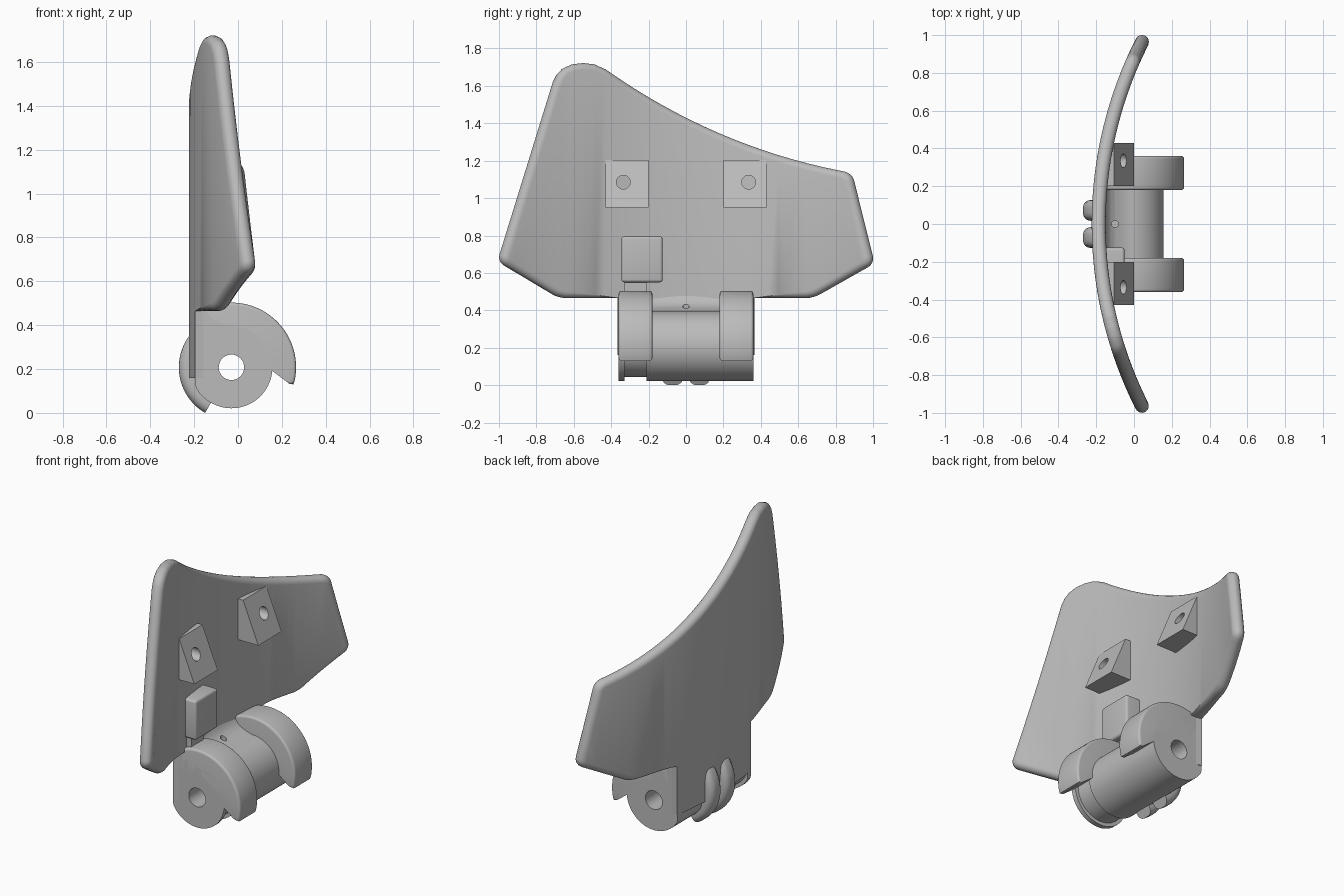
import bpy
import bmesh
from math import sin, cos, asin, radians, pi
from mathutils import Vector, Matrix

if "Cube" in bpy.data.objects:
    bpy.data.objects.remove(bpy.data.objects["Cube"])

GREY = (0.5, 0.5, 0.5, 1)
grey = bpy.data.materials.new("plain_grey")
grey.use_nodes = True
grey.diffuse_color = GREY
grey.node_tree.nodes["Principled BSDF"].inputs["Base Color"].default_value = GREY

HUB_X, HUB_Z = -0.03, 0.208      # pivot axis, running along y
HUB_R = 0.187
BEND_R, MID_X = 2.14, -0.187     # plan curve of the plate


def finish(name, bm):
    bmesh.ops.recalc_face_normals(bm, faces=bm.faces)
    mesh = bpy.data.meshes.new(name)
    bm.to_mesh(mesh)
    bm.free()
    mesh.materials.append(grey)
    ob = bpy.data.objects.new(name, mesh)
    bpy.context.collection.objects.link(ob)
    return ob


def smooth(ob):
    bpy.ops.object.select_all(action='DESELECT')
    ob.select_set(True)
    bpy.context.view_layer.objects.active = ob
    bpy.ops.object.shade_smooth_by_angle(angle=radians(35))


def extrude(points, offset):
    """Solid from a closed outline pushed along offset."""
    bm = bmesh.new()
    face = bm.faces.new([bm.verts.new(p) for p in points])
    out = bmesh.ops.extrude_face_region(bm, geom=[face], use_keep_orig=True)
    moved = [g for g in out["geom"] if isinstance(g, bmesh.types.BMVert)]
    bmesh.ops.translate(bm, verts=moved, vec=offset)
    bmesh.ops.recalc_face_normals(bm, faces=bm.faces)
    return bm


def prism(name, profile, y0, y1, bevel=0, rule=None):
    """Side profile in x and z, extruded from y0 to y1, rounded where rule holds."""
    bm = extrude([(x, y0, z) for x, z in profile], (0, y1 - y0, 0))
    if bevel:
        edges = [e for e in bm.edges if rule(e)]
        bmesh.ops.bevel(bm, geom=edges, offset=bevel, segments=4, profile=0.5,
                        affect='EDGES', clamp_overlap=True)
    return finish(name, bm)


def arc(r, start, end, n):
    angles = [radians(start + (end - start) * i / n) for i in range(n + 1)]
    return [(HUB_X + r * cos(a), HUB_Z + r * sin(a)) for a in angles]


def drill(ob, centre, axis, radius, depth):
    bm = bmesh.new()
    turn = Vector((0, 0, 1)).rotation_difference(Vector(axis)).to_matrix().to_4x4()
    bmesh.ops.create_cone(bm, cap_ends=True, segments=32, radius1=radius, radius2=radius,
                          depth=depth, matrix=Matrix.Translation(centre) @ turn)
    cutter = finish("drill_cutter", bm)
    cutter.hide_render = True
    mod = ob.modifiers.new("hole", 'BOOLEAN')
    mod.operation, mod.solver, mod.object = 'DIFFERENCE', 'EXACT', cutter
    bpy.context.view_layer.objects.active = ob
    bpy.ops.object.modifier_apply(modifier=mod.name)
    bpy.data.objects.remove(cutter)


# Curved plate: outline in y and z, with a tongue running down to the hub
def top_edge(t):
    a, b, c = Vector((-0.43, 1.688)), Vector((0.15, 1.28)), Vector((0.82, 1.147))
    return tuple(a * (1 - t) ** 2 + b * 2 * t * (1 - t) + c * t * t)


corners = [(0.885, 1.135), (1.005, 0.65), (0.68, 0.465), (-0.68, 0.465), (-1.005, 0.66)]
outline = [(-0.71, 1.62), (-0.69, 1.66), (-0.66, 1.692), (-0.61, 1.715),
           (-0.55, 1.722), (-0.49, 1.715)]
outline += [top_edge(i / 16) for i in range(17)]
outline += corners[:3] + [(0.36, 0.465), (0.36, 0.16), (-0.36, 0.16), (-0.36, 0.465)] + corners[3:]

flat = bmesh.new()
face = flat.faces.new([flat.verts.new((0, y, z)) for y, z in outline])
sharp = [v for v in flat.verts
         if any((v.co.yz - Vector(c)).length < 0.001 for c in corners)]
bmesh.ops.bevel(flat, geom=sharp, offset=0.04, segments=4, profile=0.5, affect='VERTICES')
flat.faces.ensure_lookup_table()
rounded = [v.co.copy() for v in flat.faces[0].verts]
flat.free()

HALF = 0.037
bm = extrude([(-HALF, p.y, p.z) for p in rounded], (2 * HALF, 0, 0))
rim = [e for e in bm.edges if abs(e.verts[0].co.x - e.verts[1].co.x) < 0.001
       and not (e.verts[0].co.z < 0.467 and e.verts[1].co.z < 0.467
                and max(abs(v.co.y) for v in e.verts) < 0.37)]
bmesh.ops.bevel(bm, geom=rim, offset=HALF * 0.95, segments=5, profile=0.5,
                affect='EDGES', clamp_overlap=True)
for i in range(-19, 20):
    bmesh.ops.bisect_plane(bm, geom=bm.verts[:] + bm.edges[:] + bm.faces[:], dist=1e-5,
                           plane_co=(0, i * 0.0497 + 0.003, 0), plane_no=(0, 1, 0))
for v in bm.verts:
    angle, r = asin(v.co.y / BEND_R), BEND_R - v.co.x
    v.co.x, v.co.y = MID_X + BEND_R - r * cos(angle), r * sin(angle)
smooth(finish("curved_plate", bm))


# Hub: round barrel blended into the plate, with a narrow groove near one end
def hub_profile(r):
    under = [(max(x, -0.195), z) for x, z in arc(r, 90, -165, 48)]
    return under + [(-0.195, 0.46), (-0.16, 0.5), (-0.145, 0.465), (-0.125, 0.437),
                    (-0.1, 0.42), (-0.065, 0.405)]


for name, r, y0, y1 in (("hub_end_ring", HUB_R, -0.36, -0.33),
                        ("hub_groove", HUB_R - 0.022, -0.33, -0.21),
                        ("hub_barrel", HUB_R, -0.21, 0.36)):
    hub = prism(name, hub_profile(r), y0, y1)
    drill(hub, (HUB_X, 0, HUB_Z), (0, 1, 0), 0.058, 2)
    if name == "hub_barrel":
        drill(hub, (-0.1, 0, 0.42), (0, 0, 1), 0.018, 0.12)
    smooth(hub)

# Hooked cams at both ends of the hub
cam = arc(0.295, -11, 124, 36) + arc(0.12, 124, 20, 12) + [(0.155, 0.192), (0.235, 0.132), (0.253, 0.13)]


def cam_rim(e):
    mid = (e.verts[0].co + e.verts[1].co) / 2
    outer = Vector((mid.x - HUB_X, mid.z - HUB_Z)).length > 0.27
    return outer and abs(e.verts[0].co.y - e.verts[1].co.y) < 0.001


for side, y0, y1 in (("right", -0.36, -0.18), ("left", 0.18, 0.36)):
    smooth(prism(side + "_cam_hook", cam, y0, y1, 0.014, cam_rim))

# Twin rounded ribs wrapping the back of the hub
rib = arc(0.24, 138, 240, 24) + arc(0.15, 240, 138, 24)


def rib_rim(e):
    along = abs(e.verts[0].co.y - e.verts[1].co.y) < 0.001
    return along and all(Vector((v.co.x - HUB_X, v.co.z - HUB_Z)).length > 0.23 for v in e.verts)


for side, y in (("right", -0.072), ("left", 0.072)):
    smooth(prism(side + "_back_rib", rib, y - 0.055, y + 0.055, 0.04, rib_rim))

# Sloped mounting wedges with a drilled hole
wedge = [(-0.17, 0.95), (0, 0.95), (-0.105, 1.205), (-0.17, 1.205)]
for side, s in (("right", -1), ("left", 1)):
    block = prism(side + "_mount_wedge", wedge, s * 0.315 - 0.115, s * 0.315 + 0.115)
    drill(block, (0, s * 0.335, 1.085), (1, 0, 0), 0.037, 0.28)
    smooth(block)


# Stop block and the neck below it
def box(x0, x1, z0, z1):
    return [(x0, z0), (x1, z0), (x1, z1), (x0, z1)]


smooth(prism("stop_block", box(-0.18, -0.05, 0.55, 0.795), -0.345, -0.125, 0.015,
             lambda e: max(v.co.x for v in e.verts) > -0.06))
smooth(prism("stop_neck", box(-0.18, -0.09, 0.4, 0.57), -0.33, -0.21))
